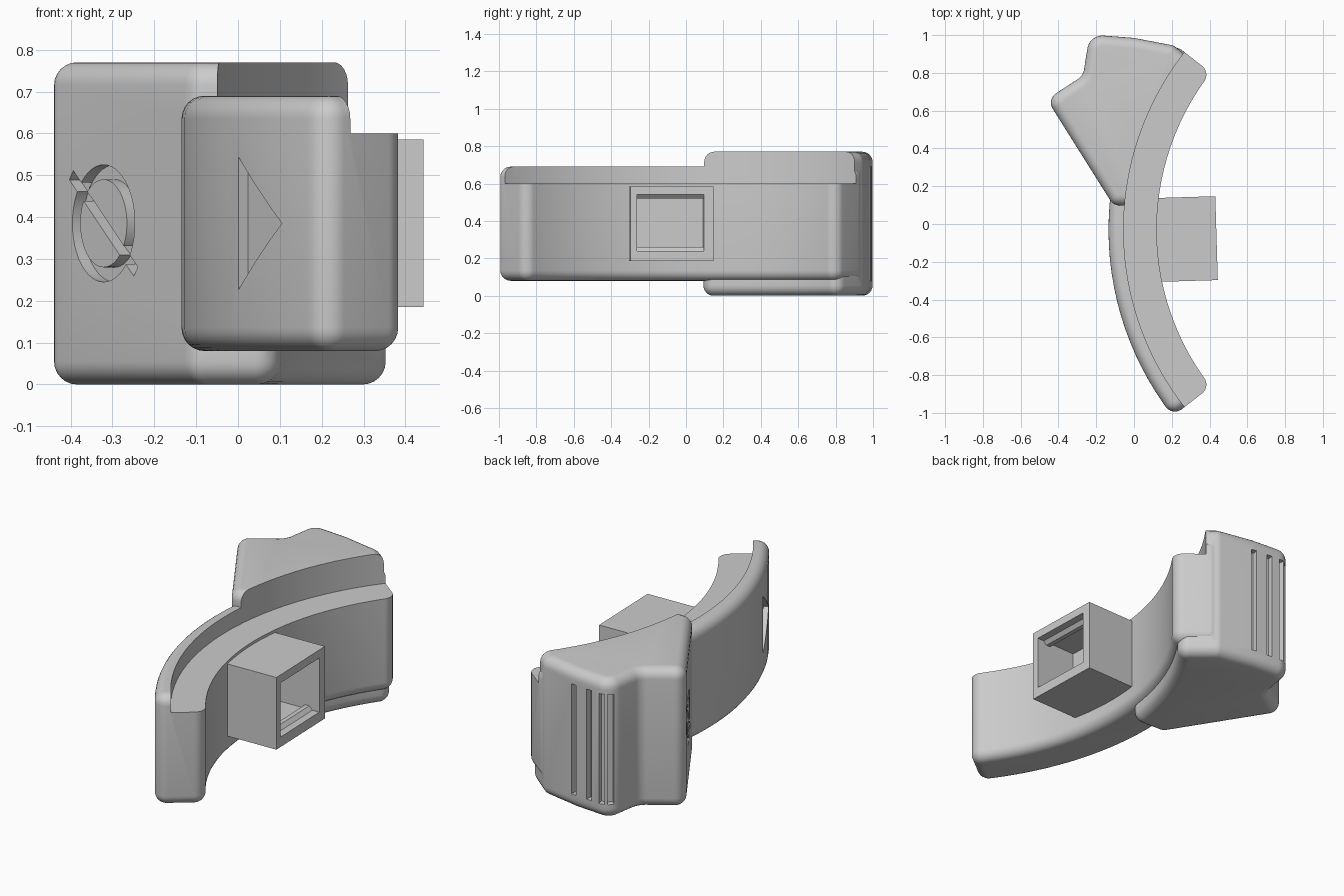
import bpy, bmesh, math
from mathutils import Vector, Matrix

if "Cube" in bpy.data.objects:
    bpy.data.objects.remove(bpy.data.objects["Cube"], do_unlink=True)

grey = bpy.data.materials.new("light_grey")
grey.use_nodes = True
grey.diffuse_color = (0.6, 0.6, 0.6, 1)
grey.node_tree.nodes["Principled BSDF"].inputs["Base Color"].default_value = (0.6, 0.6, 0.6, 1)

CENTRE = Vector((1.47, -0.03))   # centre of the curved body in plan
R_OUT, R_STEP, R_IN = 1.605, 1.525, 1.35


def on_arc(radius, deg):
    a = math.radians(deg)
    return CENTRE + radius * Vector((-math.cos(a), math.sin(a)))


def arc(radius, start, end, n):
    return [on_arc(radius, start + (end - start) * i / n) for i in range(n + 1)]


def sharp(points):
    return [(p[0], p[1], 0) for p in points]


def round_corners(points, steps=8):
    """Replace every corner (x, y, radius) by a circular arc."""
    out = []
    for i, (x, y, r) in enumerate(points):
        p = Vector((x, y))
        if r == 0:
            out.append(p)
            continue
        a = (Vector(points[i - 1][:2]) - p).normalized()
        b = (Vector(points[(i + 1) % len(points)][:2]) - p).normalized()
        half = a.angle(b) / 2
        centre = p + (a + b).normalized() * r / math.sin(half)
        s = p + a * r / math.tan(half) - centre
        e = p + b * r / math.tan(half) - centre
        # Blend the two radii, then push each point back onto the circle
        out += [centre + s.lerp(e, k / steps).normalized() * r for k in range(steps + 1)]
    return out


def inset(loop, d):
    """Move a counter-clockwise loop inwards with mitred corners."""
    out = []
    for i, p in enumerate(loop):
        a = (p - loop[i - 1]).normalized()
        b = (loop[(i + 1) % len(loop)] - p).normalized()
        na, nb = Vector((-a.y, a.x)), Vector((-b.y, b.x))
        m = (na + nb).normalized()
        out.append(p + m * d / max(m.dot(na), 0.3))
    return out


def prism(name, points, z0, z1, r=0.0, matrix=None):
    """Upright solid from an outline, with rounded rims of radius r."""
    loop = [Vector(p[:2]) for p in points]
    area = sum(loop[i - 1].cross(loop[i]) for i in range(len(loop)))
    if area < 0:
        loop.reverse()
    steps = [math.radians(15 * k) for k in range(7)] if r else [math.pi / 2]
    low = [(r * (1 - math.sin(a)), r * (1 - math.cos(a))) for a in steps]
    levels = [(d, z0 + h) for d, h in low] + [(d, z1 - h) for d, h in reversed(low)]
    bm = bmesh.new()
    rings = [[bm.verts.new((p.x, p.y, z)) for p in inset(loop, d)] for d, z in levels]
    n = len(loop)
    for lo, hi in zip(rings, rings[1:]):
        for i in range(n):
            j = (i + 1) % n
            bm.faces.new((lo[i], lo[j], hi[j], hi[i]))
    bm.faces.new(rings[0][::-1])
    bm.faces.new(rings[-1])
    if matrix:
        bm.transform(matrix)
    mesh = bpy.data.meshes.new(name)
    bm.to_mesh(mesh)
    bm.free()
    mesh.materials.append(grey)
    ob = bpy.data.objects.new(name, mesh)
    bpy.context.collection.objects.link(ob)
    return ob


def combine(target, tool, op="DIFFERENCE"):
    mod = target.modifiers.new("combine", "BOOLEAN")
    mod.operation, mod.object, mod.solver = op, tool, "EXACT"
    bpy.context.view_layer.objects.active = target
    bpy.ops.object.modifier_apply(modifier=mod.name)
    bpy.data.objects.remove(tool, do_unlink=True)


def facing(x, y, z, normal):
    """Frame on an upright surface: local x sideways, y up, z outwards."""
    n = Vector((normal[0], normal[1], 0)).normalized()
    m = Matrix(((-n.y, 0, n.x), (n.x, 0, n.y), (0, 1, 0))).to_4x4()
    m.translation = (x, y, z)
    return m


def rect(w, h, x=0, y=0):
    return [(x - w, y - h), (x + w, y - h), (x + w, y + h), (x - w, y + h)]


# Curved body with rounded ends
outer, inner = arc(R_OUT, -38, 38, 28), arc(R_IN, 38, -38, 28)
outline = sharp(outer + inner)
for k in (0, len(outer) - 1, len(outer), len(outline) - 1):
    outline[k] = (*outline[k][:2], 0.06)
body = prism("curved_body", round_corners(outline), 0.08, 0.69, 0.055)

# Taller grip with a nose
inside = sharp(arc(1.38, 5, 37.5, 10))
inside[0] = (*inside[0][:2], 0.06)
inside[-1] = (*inside[-1][:2], 0.06)
grip_outline = inside + [
    (0.21, 0.945, 0.06), (0, 0.985, 0), (-0.235, 1.003, 0.08), (-0.27, 0.785, 0.07),
    (-0.462, 0.66, 0.06), (-0.11, 0.1, 0.06)]
combine(body, prism("grip", round_corners(grip_outline), 0, 0.77, 0.055), "UNION")

# Lowered ledge along the inner side
ledge = arc(R_STEP, -60, 60, 60) + arc(1.0, 60, -60, 20)
combine(body, prism("ledge_cutter", ledge, 0.6, 1))

# Sunken arrow on the outer face
p = on_arc(R_OUT, -27.7)
arrow = [(-0.112, 0.16), (-0.112, -0.16), (0.112, 0)]
combine(body, prism("arrow_cutter", arrow, -0.03, 0.05, 0, facing(p.x, p.y, 0.385, p - CENTRE)))

# Grooved ring with a diagonal bar on the slanted grip face
slant = facing(-0.32, 0.437, 0.385, (-0.844, -0.536))


def circle(r):
    return [(r * math.cos(math.tau * i / 48), r * math.sin(math.tau * i / 48)) for i in range(48)]


ring = prism("ring_cutter", circle(0.14), -0.03, 0.05, 0, slant)
combine(ring, prism("ring_core", circle(0.105), -0.1, 0.1, 0, slant))
combine(body, ring)
tilt = slant @ Matrix.Rotation(math.radians(-38.5), 4, "Z")
combine(body, prism("bar_cutter", rect(0.185, 0.014), -0.029, 0.05, 0, tilt))

# Vertical grip slots on the back
for x, y, normal in [(0, 0.985, (0.13, 1)), (-0.1, 0.993, (0.07, 1)),
                     (-0.18, 0.998, (-0.2, 1)), (-0.222, 0.975, (-0.7, 0.7))]:
    combine(body, prism("slot_cutter", rect(0.016, 0.305), -0.035, 0.06, 0,
                        facing(x, y, 0.385, normal)))

# Hollow socket on the inner side
mount = facing(0.437, -0.075, 0.385, (1, 0.03))
socket = prism("socket", rect(0.222, 0.2), -0.37, 0, 0, mount)
combine(socket, prism("socket_cutter", rect(0.178, 0.15, -0.008, 0.005), -0.25, 0.05, 0, mount))

# Wedge ribs along the top and bottom of the socket opening
side = mount @ Matrix.Rotation(math.pi / 2, 4, "Y")   # local x runs into the socket
for name, s in (("upper_rib", 1), ("lower_rib", -1)):
    wall = 0.005 + s * 0.152
    wedge = [(0.04, wall), (0.06, wall - s * 0.022), (0.085, wall - s * 0.022), (0.1, wall)]
    combine(socket, prism(name, wedge, -0.188, 0.172, 0, side), "UNION")

for ob in (body, socket):
    bpy.ops.object.select_all(action="DESELECT")
    ob.select_set(True)
    bpy.context.view_layer.objects.active = ob
    bpy.ops.object.shade_smooth_by_angle(angle=math.radians(30))
